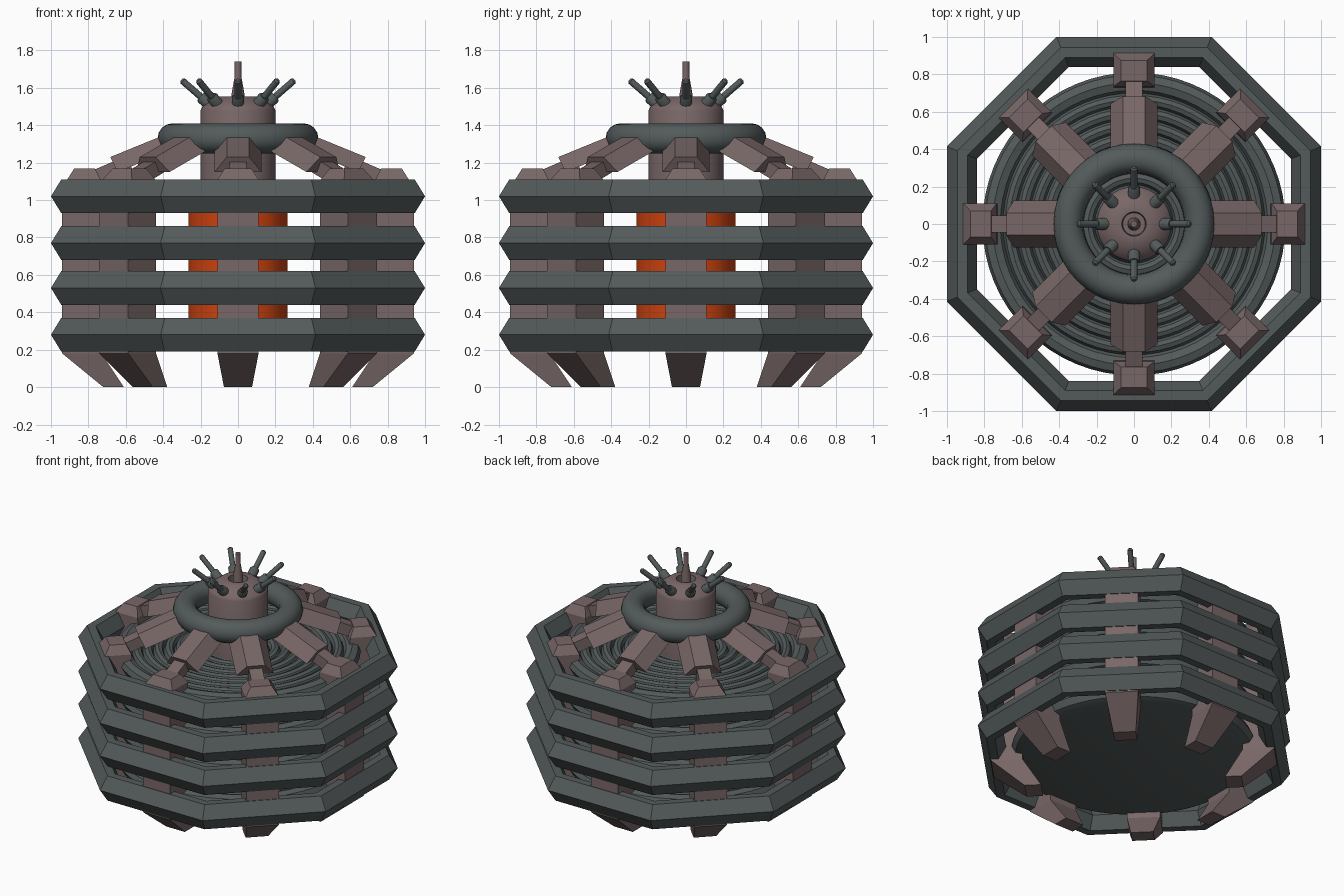
import bpy, bmesh, math
from mathutils import Matrix, Vector

if "Cube" in bpy.data.objects:
    bpy.data.objects.remove(bpy.data.objects["Cube"])


def material(name, rgb):
    m = bpy.data.materials.new(name)
    m.diffuse_color = (*rgb, 1)
    m.use_nodes = True
    m.node_tree.nodes["Principled BSDF"].inputs["Base Color"].default_value = m.diffuse_color
    return m


GREY = material("dark green grey", (0.088, 0.104, 0.104))
BROWN = material("dusty brown", (0.19, 0.135, 0.135))
ORANGE = material("glowing orange", (0.62, 0.055, 0.005))

EIGHT = [Matrix.Rotation(k * math.pi / 4, 4, 'Z') for k in range(8)]
ONE = [Matrix.Identity(4)]


def build(name, sections, mat, copies=ONE, loop=False, smooth=False):
    """Skin a list of matching point rings, repeated once per matrix."""
    bm = bmesh.new()
    for mtx in copies:
        rings = [[bm.verts.new(mtx @ Vector(p)) for p in s] for s in sections]
        n = len(rings[0])
        pairs = list(zip(rings, rings[1:]))
        if loop:
            pairs.append((rings[-1], rings[0]))
        for a, b in pairs:
            for i in range(n):
                j = (i + 1) % n
                bm.faces.new((a[i], a[j], b[j], b[i]))
        if not loop:
            bm.faces.new(rings[0][::-1])
            bm.faces.new(rings[-1])
    bmesh.ops.recalc_face_normals(bm, faces=bm.faces)
    me = bpy.data.meshes.new(name)
    bm.to_mesh(me)
    bm.free()
    me.materials.append(mat)
    ob = bpy.data.objects.new(name, me)
    bpy.context.collection.objects.link(ob)
    if smooth:
        bpy.context.view_layer.objects.active = ob
        ob.select_set(True)
        bpy.ops.object.shade_smooth_by_angle(angle=math.radians(35))
        ob.select_set(False)
    return ob


def lathe(profile, n, turn=0.0):
    """Horizontal rings for (radius, z) points."""
    return [[(r * math.cos(turn + i * math.tau / n),
              r * math.sin(turn + i * math.tau / n), z) for i in range(n)]
            for r, z in profile]


def box_ring(r0, r1, half, z):
    return [(r0, -half, z), (r1, -half, z), (r1, half, z), (r0, half, z)]


LEVELS = [0.28, 0.53, 0.77, 1.02]
APO = math.cos(math.pi / 8)

for k, zc in enumerate(LEVELS, 1):
    # octagonal outer ring with hexagonal section
    sec = [(1.0, 0), (0.945, 0.09), (0.89, 0.09),
           (0.84, 0), (0.89, -0.09), (0.945, -0.09)]
    build(f"octagon_ring_{k}",
          lathe([(r / APO, zc + z) for r, z in sec], 8, math.pi / 8),
          GREY, loop=True)
    # ridged disc inside the ring
    prof = [(0.74, -0.06), (0.785, -0.045), (0.81, 0.0), (0.795, 0.035),
            (0.755, 0.05), (0.715, 0.035)]
    r = 0.70
    while r > 0.2:
        prof += [(r, 0.01), (r - 0.012, 0.035), (r - 0.035, 0.045),
                 (r - 0.058, 0.035)]
        r -= 0.07
    prof.append((0.15, 0.01))
    build(f"ridged_disc_{k}", lathe([(a, zc + b) for a, b in prof], 64),
          GREY, smooth=True)

# glowing core
build("core", lathe([(0.265, 0.27), (0.265, 1.02)], 32), ORANGE, smooth=True)

# eight pillars with slanted feet and tapered caps
build("pillars", [
    box_ring(0.61, 0.72, 0.075, 0.0),
    box_ring(0.73, 0.94, 0.11, 0.18),
    box_ring(0.73, 0.94, 0.11, 1.06),
    box_ring(0.735, 0.913, 0.11, 1.11),
    box_ring(0.765, 0.875, 0.07, 1.17)], BROWN, EIGHT)


# sloped arms with trapezoid section
def arm_end(r, z):
    return [(r, -0.06, z), (r, 0.06, z),
            (r - 0.04, 0.125, z - 0.08), (r - 0.04, -0.125, z - 0.08)]


build("arms", [arm_end(0.35, 1.366), arm_end(0.683, 1.23)], BROWN, EIGHT)


# rods joining arms to pillar caps
def rod_end(r, z):
    return [(r, -0.045, z), (r, 0.045, z),
            (r - 0.035, 0.045, z - 0.07), (r - 0.035, -0.045, z - 0.07)]


build("arm_rods", [rod_end(0.60, 1.235), rod_end(0.82, 1.14)], BROWN, EIGHT)

# round collar
build("collar", lathe([(0.35 + 0.08 * math.cos(a), 1.33 + 0.08 * math.sin(a))
                       for a in [i * math.tau / 16 for i in range(16)]], 48),
      GREY, loop=True, smooth=True)

# centre column with recessed top
build("centre_column", lathe([
    (0.20, 1.0), (0.20, 1.48), (0.19, 1.50), (0.11, 1.555),
    (0.065, 1.555), (0.06, 1.49)], 32), BROWN, smooth=True)

# centre spike
build("spike", lathe([(0.036, 1.48), (0.034, 1.57), (0.018, 1.66),
                      (0.018, 1.74)], 16), BROWN, smooth=True)

# eight tilted prongs in thicker sockets
tilt = [m @ Matrix.Translation((0.11, 0, 1.475)) @
        Matrix.Rotation(math.radians(49), 4, 'Y') for m in EIGHT]
build("prong_sockets", lathe([(0.032, 0), (0.032, 0.11), (0.025, 0.12)], 12),
      GREY, tilt, smooth=True)
build("prongs", lathe([(0.018, 0.08), (0.018, 0.245), (0.010, 0.255)], 12),
      GREY, tilt, smooth=True)
